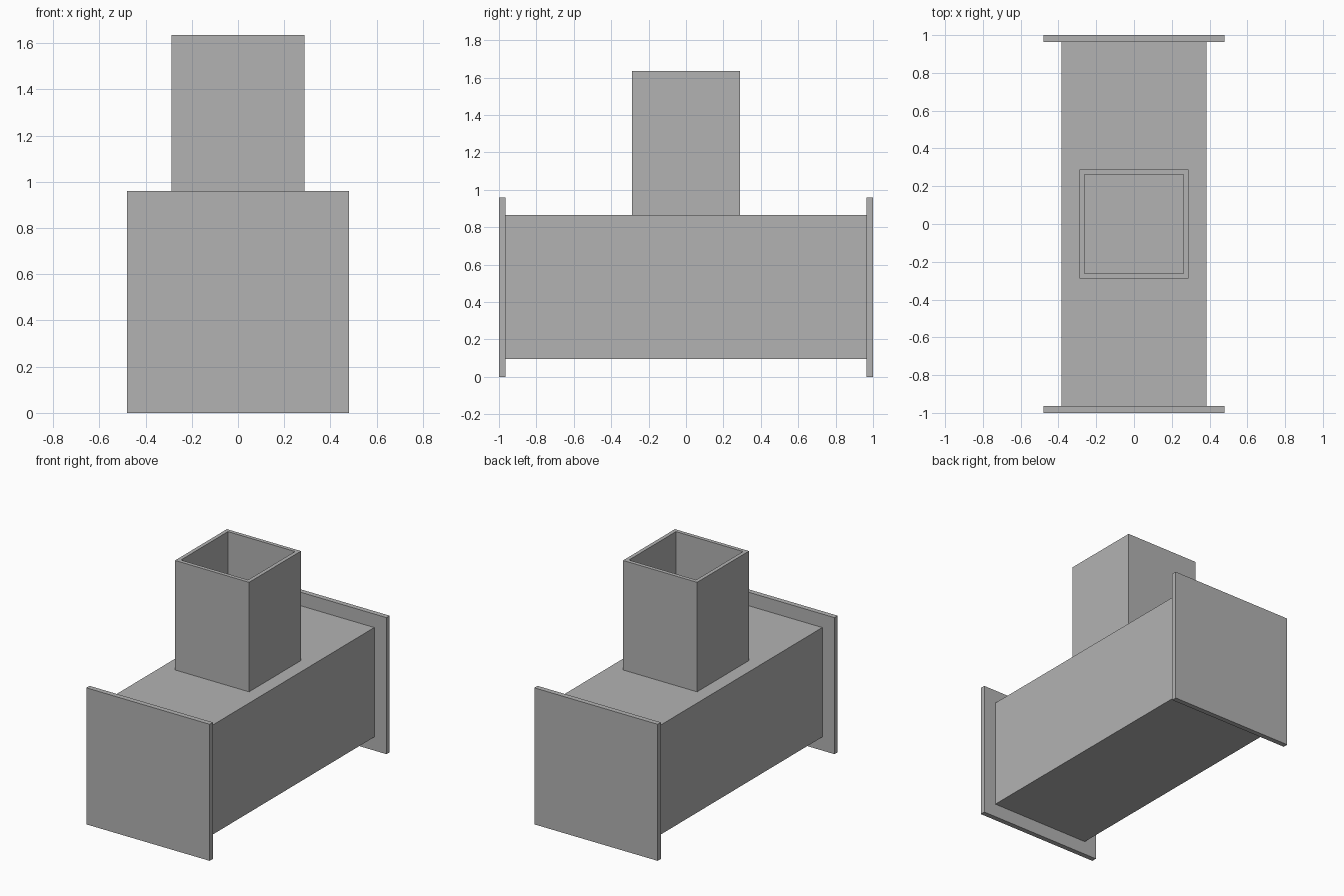
import bpy
import bmesh
from mathutils import Matrix, Vector

cube = bpy.data.objects.get("Cube")
if cube:
    bpy.data.objects.remove(cube, do_unlink=True)

# Single plain grey
GREY = (0.45, 0.45, 0.45, 1.0)
grey = bpy.data.materials.new("plain grey")
grey.use_nodes = True
grey.diffuse_color = GREY
grey.node_tree.nodes["Principled BSDF"].inputs["Base Color"].default_value = GREY


def finish(name, bm):
    mesh = bpy.data.meshes.new(name)
    bm.to_mesh(mesh)
    bm.free()
    mesh.materials.append(grey)
    obj = bpy.data.objects.new(name, mesh)
    bpy.context.collection.objects.link(obj)
    return obj


def box_mesh(size, centre):
    bm = bmesh.new()
    place = Matrix.Translation(centre) @ Matrix.Diagonal((*size, 1))
    bmesh.ops.create_cube(bm, size=1, matrix=place)
    return bm


FLANGE_WIDTH = 0.96
FLANGE_THICK = 0.036
BODY_WIDTH = 0.77
AXIS_Z = FLANGE_WIDTH / 2
BODY_TOP = AXIS_Z + BODY_WIDTH / 2
TOP_Z = 1.635
TUBE_WIDTH = 0.576
TUBE_WALL = 0.038

# Long square body
finish("body", box_mesh((BODY_WIDTH, 2 - 2 * FLANGE_THICK, BODY_WIDTH), (0, 0, AXIS_Z)))

# End plates
for name, side in (("front_flange", -1), ("back_flange", 1)):
    y = side * (1 - FLANGE_THICK / 2)
    finish(name, box_mesh((FLANGE_WIDTH, FLANGE_THICK, FLANGE_WIDTH), (0, y, AXIS_Z)))

# Upright square tube, open at the top down to the body
height = TOP_Z - BODY_TOP
bm = box_mesh((TUBE_WIDTH, TUBE_WIDTH, height), (0, 0, BODY_TOP + height / 2))
bm.normal_update()
top = next(f for f in bm.faces if f.normal.z > 0.9)
bmesh.ops.inset_region(bm, faces=[top], thickness=TUBE_WALL)
well = bmesh.ops.extrude_discrete_faces(bm, faces=[top])["faces"][0]
bmesh.ops.translate(bm, verts=well.verts, vec=Vector((0, 0, 0.002 - height)))
finish("upright_tube", bm)
